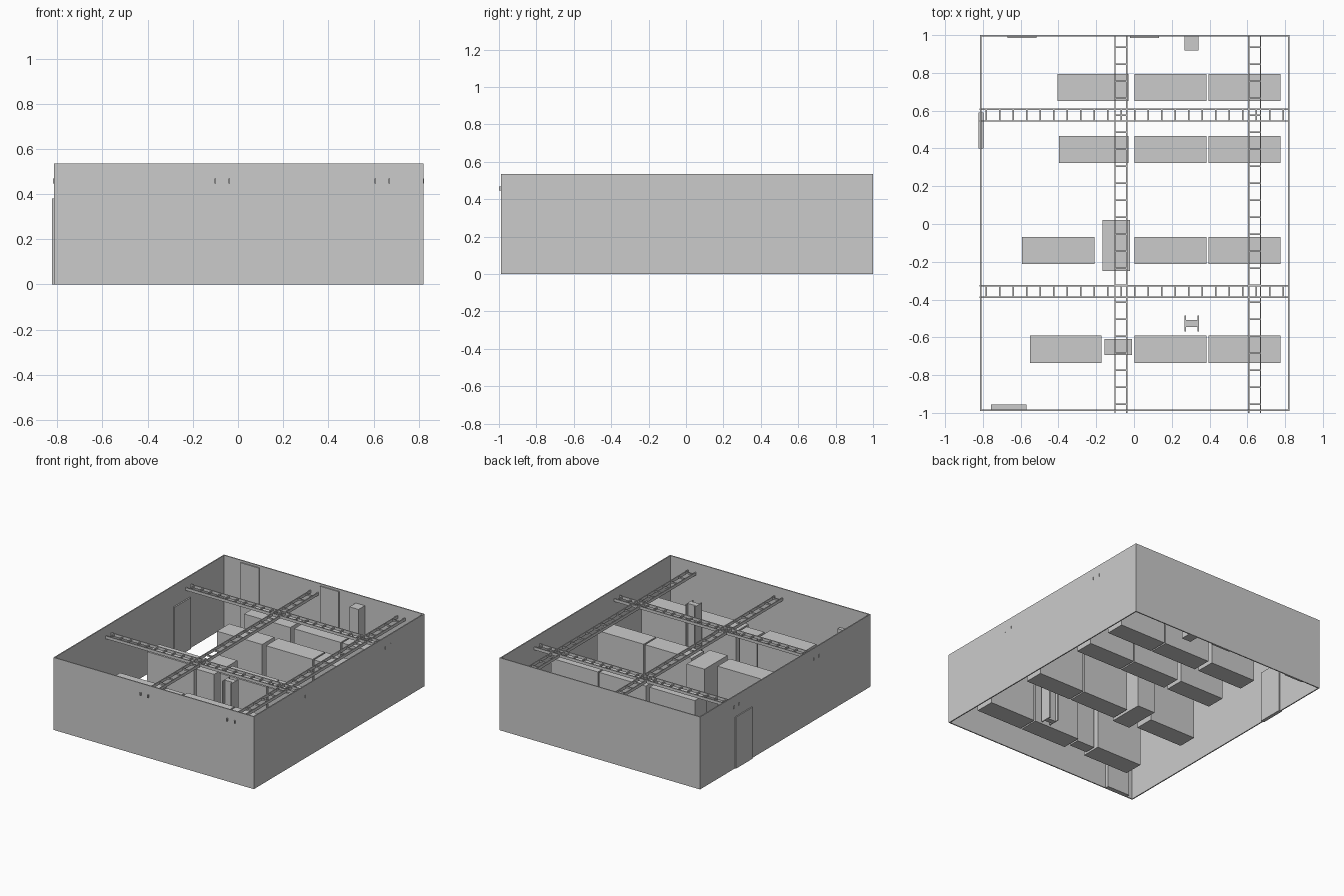
import bpy, bmesh
from mathutils import Matrix, Vector

if "Cube" in bpy.data.objects:
    bpy.data.objects.remove(bpy.data.objects["Cube"])


def add_box(bm, lo, hi):
    lo, hi = Vector(lo), Vector(hi)
    m = Matrix.Translation((lo + hi) / 2) @ Matrix.Diagonal((*(hi - lo), 1))
    return bmesh.ops.create_cube(bm, size=1, matrix=m)


def make(name, boxes):
    """One object made of axis-aligned boxes, each given as (low, high) corners."""
    bm = bmesh.new()
    for lo, hi in boxes:
        add_box(bm, lo, hi)
    mesh = bpy.data.meshes.new(name)
    bm.to_mesh(mesh)
    bm.free()
    ob = bpy.data.objects.new(name, mesh)
    bpy.context.collection.objects.link(ob)
    return ob


# Room walls: open top and bottom
X0, X1, Y0, Y1, H = -0.815, 0.822, -0.989, 1.0, 0.535
walls = make("room_walls", [((X0, Y0, 0), (X1, Y1, H))])
bm = bmesh.new()
bm.from_mesh(walls.data)
bm.normal_update()
caps = [f for f in bm.faces if abs(f.normal.z) > 0.5]
bmesh.ops.delete(bm, geom=caps, context='FACES_ONLY')
bm.to_mesh(walls.data)
bm.free()
shell = walls.modifiers.new("thickness", 'SOLIDIFY')
shell.thickness = 0.008
shell.offset = -1
shell.use_even_offset = True

# Equipment racks: three full bays on the right of every row, odd ones on the left
RACK_H = 0.34
rows = [(-0.735, -0.59), (-0.213, -0.07), (0.322, 0.465), (0.65, 0.793)]
racks = [(x, x + 0.381, y0, y1) for y0, y1 in rows for x in (0.003, 0.395)]
racks += [
    (-0.551, -0.172, *rows[0]),
    (-0.155, -0.010, -0.693, -0.610),
    (-0.166, -0.020, -0.249, 0.020),
    (-0.594, -0.209, *rows[1]),
    (-0.398, -0.028, *rows[2]),
    (-0.405, -0.028, *rows[3]),
]
for i, (x0, x1, y0, y1) in enumerate(racks, 1):
    make(f"rack_{i}", [((x0, y0, 0), (x1, y1, RACK_H))])

# Doors and wall panels
make("side_door", [((-0.823, 0.40, 0), (-0.797, 0.59, 0.38))])
make("front_door", [((-0.758, -0.982, 0), (-0.570, -0.955, 0.375))])
for i, x in enumerate((-0.67, -0.02), 1):
    make(f"back_panel_{i}", [((x, 0.984, 0), (x + 0.153, 0.993, 0.52))])

# Tall cabinet against the back wall
make("wall_column", [((0.268, 0.918, 0), (0.342, 0.993, 0.47))])

# Free-standing H-section post: two flanges and a thick web
make("h_section_post", [
    ((0.268, -0.57, 0), (0.275, -0.485, 0.49)),
    ((0.337, -0.57, 0), (0.344, -0.485, 0.49)),
    ((0.275, -0.546, 0), (0.337, -0.507, 0.49)),
])


# Overhead cable ladders: two rails with evenly spaced rungs
def cable_ladder(name, along, across0, across1, start, end, pitch):
    def piece(a0, a1, c0, c1, z0, z1):
        if along == 'x':
            return (a0, c0, z0), (a1, c1, z1)
        return (c0, a0, z0), (c1, a1, z1)

    z0, z1, t = 0.447, 0.468, 0.007
    parts = [piece(start, end, across0, across0 + t, z0, z1),
             piece(start, end, across1 - t, across1, z0, z1)]
    a = start + pitch / 2
    while a < end:
        parts.append(piece(a - 0.004, a + 0.004, across0 + t, across1 - t,
                           z0 + 0.005, z1 - 0.005))
        a += pitch
    make(name, parts)


for i, y in enumerate((-0.392, 0.542), 1):
    cable_ladder(f"cross_ladder_{i}", 'x', y, y + 0.069, X0 - 0.003, X1 + 0.002, 0.0715)
for i, x in enumerate((-0.104, 0.604), 1):
    cable_ladder(f"long_ladder_{i}", 'y', x, x + 0.069, -1.0, Y1, 0.09)
